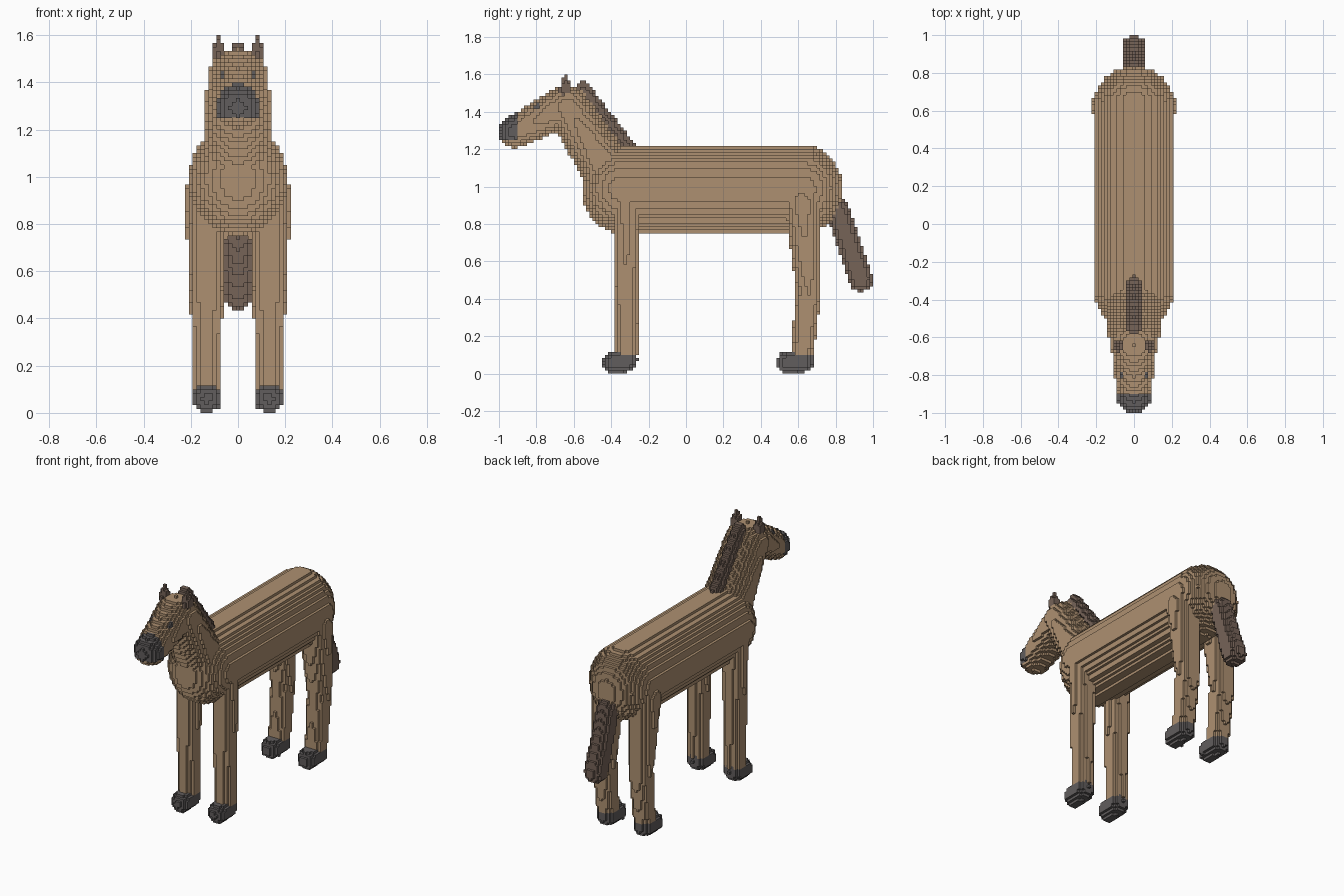
import bpy
import bmesh
from math import floor, sqrt
from mathutils import Vector

cube = bpy.data.objects.get("Cube")
if cube:
    bpy.data.objects.remove(cube, do_unlink=True)

V = 1 / 60  # block size


def material(name, rgb):
    m = bpy.data.materials.new(name)
    m.use_nodes = True
    m.diffuse_color = (*rgb, 1)
    m.node_tree.nodes["Principled BSDF"].inputs["Base Color"].default_value = (*rgb, 1)
    return m


coat = material("tan coat", (0.42, 0.28, 0.165))
hair = material("brown hair", (0.18, 0.125, 0.097))
horn = material("dark grey", (0.12, 0.11, 0.11))

owner = {}  # block -> part that claims it
parts = {}  # part -> (materials, colour rule)


def centre(c):
    return Vector((c[0] * V, (c[1] + 0.5) * V, (c[2] + 0.5) * V))


def fill(part, lo, hi, inside):
    """Claim every free block whose centre is inside the shape."""
    spans = [range(floor(a / V) - 1, floor(b / V) + 2) for a, b in zip(lo, hi)]
    for i in spans[0]:
        for j in spans[1]:
            for k in spans[2]:
                if k >= 0 and (i, j, k) not in owner and inside(centre((i, j, k))):
                    owner[i, j, k] = part


def limb(part, a, ra, b, rb, wide=1.0, ok=lambda p: True):
    """Tapered rod with round ends, stretched sideways by wide."""
    a, b = Vector(a), Vector(b)
    axis = b - a

    def inside(p):
        t = max(0, min(1, (p - a).dot(axis) / axis.length_squared))
        d = p - a - axis * t
        d.x /= wide
        return d.length <= ra + (rb - ra) * t and ok(p)

    r = max(ra, rb) * max(1, wide)
    fill(part, [min(u, w) - r for u, w in zip(a, b)],
         [max(u, w) + r for u, w in zip(a, b)], inside)


def define(part, mats, rule=lambda p: 0):
    parts[part] = (mats, rule)
    return part


def in_trunk(p):
    y = max(0, p.y - 0.64, -0.36 - p.y) / 0.195
    return sqrt((p.x / 0.208) ** 2 + y ** 2 + ((p.z - 0.987) / 0.233) ** 2) <= 1


def head_colour(p):
    if p.y < -0.892 and p.z > 1.255:
        return 1
    eye = 0.055 < abs(p.x) < 0.075 and -0.825 < p.y < -0.79 and p.z > 1.42
    return 1 if eye else 0


# Ears, legs and hooves, on both sides
for side, s in (("left", 1), ("right", -1)):
    x = 0.133 * s
    ear = define(side + "_ear", [hair])
    limb(ear, (0.083 * s, -0.645, 1.52), 0.033, (0.083 * s, -0.645, 1.59), 0.012)

    for pair, toe, heel in (("front", -0.385, -0.32), ("hind", 0.545, 0.62)):
        hoof = define(f"{side}_{pair}_hoof", [horn])
        limb(hoof, (x, toe, 0.06), 0.061, (x, heel, 0.07), 0.062,
             ok=lambda p: p.z < 0.117)

    leg = define(side + "_front_leg", [coat])
    limb(leg, (x, -0.32, 0.9), 0.072, (x, -0.318, 0.1), 0.06)

    leg = define(side + "_hind_leg", [coat])
    limb(leg, (x, 0.62, 0.92), 0.094, (x, 0.657, 0.45), 0.068)
    limb(leg, (x, 0.657, 0.45), 0.068, (x, 0.62, 0.1), 0.06)

# Head with dark muzzle and eyes
head = define("head", [coat, horn], head_colour)
limb(head, (0, -0.645, 1.43), 0.112, (0, -0.912, 1.293), 0.087, 1.05)

# Neck, then the trunk
neck = define("neck", [coat])
limb(neck, (0, -0.39, 1.04), 0.14, (0, -0.63, 1.42), 0.118, 1.1)
fill(define("trunk", [coat]), (-0.21, -0.56, 0.75), (0.21, 0.84, 1.22), in_trunk)

# Mane and tail
limb(define("mane", [hair]), (0, -0.55, 1.53), 0.036, (0, -0.3, 1.2), 0.036)
limb(define("tail", [hair]), (0, 0.81, 0.88), 0.06, (0, 0.934, 0.505), 0.066)

# Skin each part with the block faces that are open to the outside
SIDES = [Vector(d) * s for d in ((1, 0, 0), (0, 1, 0), (0, 0, 1)) for s in (1, -1)]
meshes = {part: bmesh.new() for part in parts}
corners = {part: {} for part in parts}

for cell, part in owner.items():
    bm, known = meshes[part], corners[part]
    mid = centre(cell)
    tint = parts[part][1](mid)
    for n in SIDES:
        if tuple(int(c + d) for c, d in zip(cell, n)) in owner:
            continue
        u = Vector((n.y, n.z, n.x))
        w = n.cross(u)
        ring = []
        for a, b in ((-1, -1), (1, -1), (1, 1), (-1, 1)):
            p = mid + (n + u * a + w * b) * V / 2
            key = tuple(round(2 * c / V) for c in p)
            if key not in known:
                known[key] = bm.verts.new(p)
            ring.append(known[key])
        face = bm.faces.new(ring)
        face.material_index = tint

for part, bm in meshes.items():
    mesh = bpy.data.meshes.new(part)
    bm.to_mesh(mesh)
    bm.free()
    for m in parts[part][0]:
        mesh.materials.append(m)
    bpy.context.collection.objects.link(bpy.data.objects.new(part, mesh))
